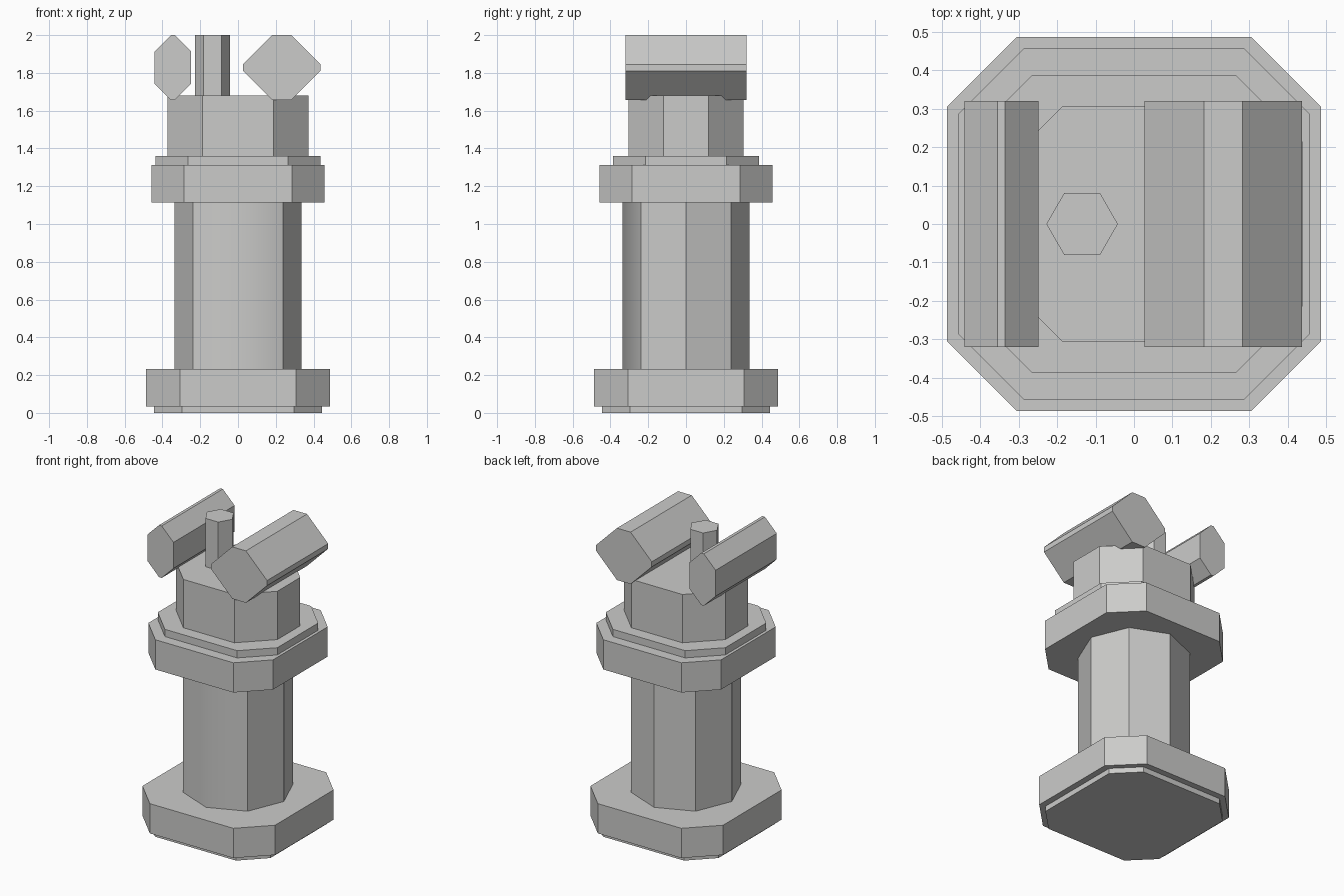
import bpy, bmesh, math

if "Cube" in bpy.data.objects:
    bpy.data.objects.remove(bpy.data.objects["Cube"])

grey = bpy.data.materials.new("plain grey")
grey.diffuse_color = (0.6, 0.6, 0.59, 1)
grey.use_nodes = True
grey.node_tree.nodes["Principled BSDF"].inputs["Base Color"].default_value = grey.diffuse_color


def prism(name, points, lo, hi, axis="z"):
    """Extrude a 2D outline from lo to hi along z, or along y for xz outlines."""
    bm = bmesh.new()
    place = (lambda a, b, t: (a, b, t)) if axis == "z" else (lambda a, b, t: (a, t, b))
    bottom = [bm.verts.new(place(a, b, lo)) for a, b in points]
    top = [bm.verts.new(place(a, b, hi)) for a, b in points]
    n = len(points)
    bm.faces.new(bottom)
    bm.faces.new(top)
    for i in range(n):
        j = (i + 1) % n
        bm.faces.new((bottom[i], bottom[j], top[j], top[i]))
    bmesh.ops.recalc_face_normals(bm, faces=bm.faces)
    mesh = bpy.data.meshes.new(name)
    bm.to_mesh(mesh)
    bm.free()
    mesh.materials.append(grey)
    obj = bpy.data.objects.new(name, mesh)
    bpy.context.collection.objects.link(obj)
    return obj


def cut_rect(w, h, c, cx=0, cy=0):
    """Rectangle of half sizes w, h with corners cut by c."""
    pts = [(w, c - h), (w, h - c), (w - c, h), (c - w, h),
           (-w, h - c), (-w, c - h), (c - w, -h), (w - c, -h)]
    return [(cx + x, cy + y) for x, y in pts]


def ring(r, n, cx=0):
    return [(cx + r * math.cos(math.tau * i / n), r * math.sin(math.tau * i / n)) for i in range(n)]


# Stacked cut-corner slabs: half width x, half depth y, corner cut, z range
for name, w, h, c, lo, hi in (
        ("foot_plate", 0.445, 0.445, 0.148, 0, 0.035),
        ("base", 0.486, 0.486, 0.18, 0.035, 0.232),
        ("collar", 0.457, 0.457, 0.171, 1.115, 1.312),
        ("collar_step", 0.438, 0.387, 0.173, 1.312, 1.36),
        ("neck", 0.372, 0.305, 0.185, 1.36, 1.68)):
    prism(name, cut_rect(w, h, c), lo, hi)

# Eight-sided column; only its front edge is soft
column = prism("column", ring(0.336, 8), 0.232, 1.115)
mesh = column.data
mesh.shade_smooth()
sharp = mesh.attributes.new("sharp_edge", "BOOLEAN", "EDGE")
for e in mesh.edges:
    a, b = (mesh.vertices[v].co for v in e.vertices)
    sharp.data[e.index].value = not (a.y < -0.3 and b.y < -0.3 and abs(a.z - b.z) > 0.5)

# Two bars lying front to back on the neck, and a six-sided pin
prism("narrow_bar", cut_rect(0.096, 0.172, 0.086, -0.345, 1.828), -0.32, 0.32, "y")
prism("wide_bar", cut_rect(0.205, 0.172, 0.155, 0.232, 1.828), -0.32, 0.32, "y")
prism("pin", ring(0.093, 6, -0.135), 1.68, 2.0)
